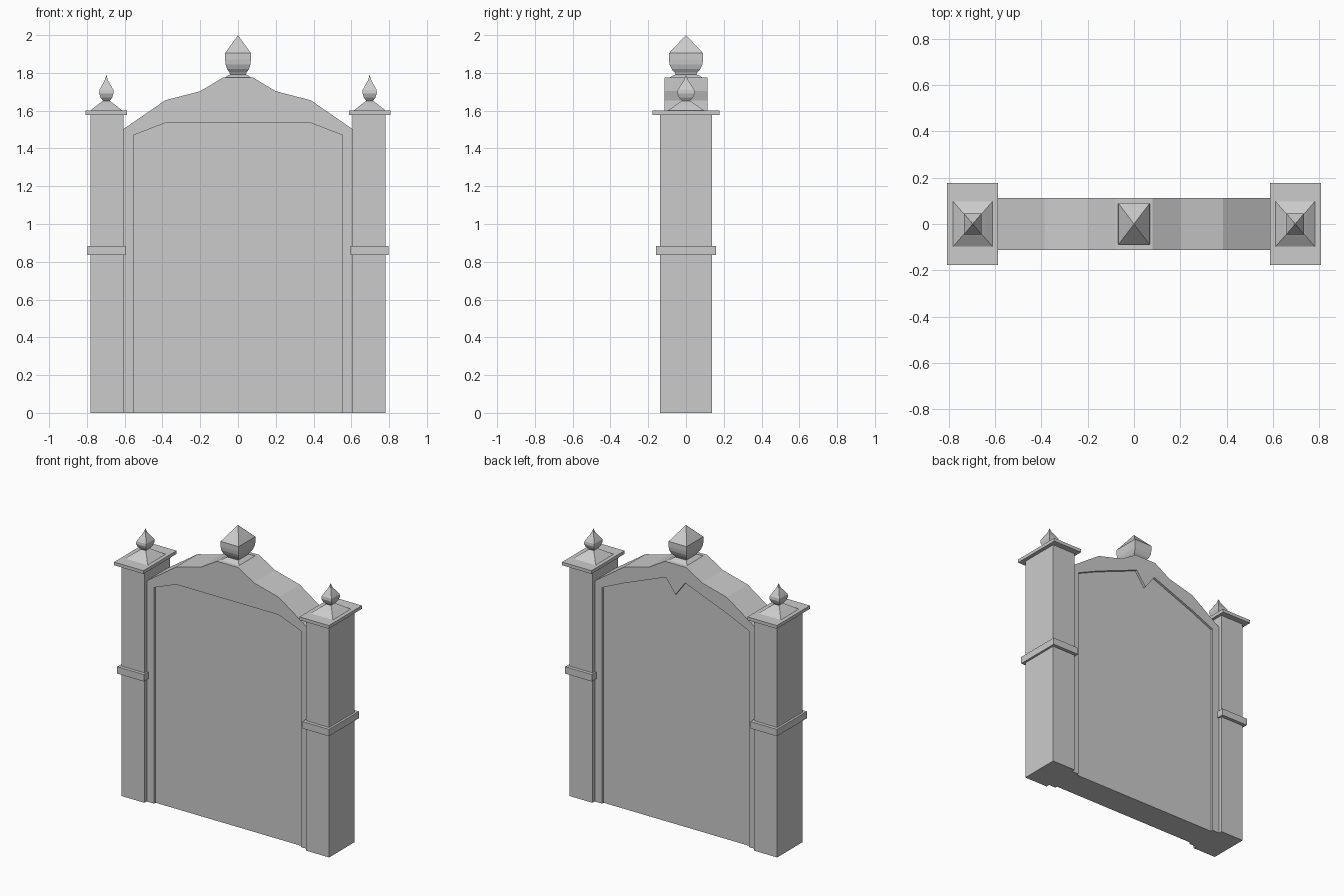
import bpy, bmesh

if "Cube" in bpy.data.objects:
    bpy.data.objects.remove(bpy.data.objects["Cube"])


def finish(name, bm):
    bmesh.ops.recalc_face_normals(bm, faces=bm.faces)
    mesh = bpy.data.meshes.new(name)
    bm.to_mesh(mesh)
    bm.free()
    obj = bpy.data.objects.new(name, mesh)
    bpy.context.collection.objects.link(obj)
    return obj


def box(name, x0, x1, y, z0, z1):
    return loft(name, (x0 + x1) / 2, [((x1 - x0) / 2, y, z0), ((x1 - x0) / 2, y, z1)])


def loft(name, cx, rings):
    """Stack of rectangles (half x, half y, z); a zero-size last ring makes a point."""
    bm = bmesh.new()
    prev = None
    for hx, hy, z in rings:
        if hx == 0:
            tip = bm.verts.new((cx, 0, z))
            for i in range(4):
                bm.faces.new((prev[i], prev[(i + 1) % 4], tip))
            return finish(name, bm)
        ring = [bm.verts.new((cx + sx * hx, sy * hy, z))
                for sx, sy in ((-1, -1), (1, -1), (1, 1), (-1, 1))]
        if prev is None:
            bm.faces.new(ring[::-1])
        else:
            for i in range(4):
                j = (i + 1) % 4
                bm.faces.new((prev[i], prev[j], ring[j], ring[i]))
        prev = ring
    bm.faces.new(prev)
    return finish(name, bm)


def slab(name, half, y0, y1):
    """Extrude a profile given as its right half, from bottom to centre, mirrored in x."""
    pts = half + [(-x, z) for x, z in reversed(half) if x > 0]
    bm = bmesh.new()
    face = bm.faces.new([bm.verts.new((x, y0, z)) for x, z in pts])
    ext = bmesh.ops.extrude_face_region(bm, geom=[face])
    verts = [v for v in ext['geom'] if isinstance(v, bmesh.types.BMVert)]
    bmesh.ops.translate(bm, verts=verts, vec=(0, y1 - y0, 0))
    return finish(name, bm)


# Arched body with recessed panels front and back
body = slab("arched_body", [(0.61, 0), (0.61, 1.5), (0.385, 1.655), (0.2, 1.703), (0.08, 1.775)],
            -0.113, 0.113)
front = slab("front_recess_cutter", [(0.553, -0.1), (0.553, 1.47), (0.385, 1.535)], -0.2, -0.097)
back = slab("back_recess_cutter", [(0.553, -0.1), (0.553, 1.47), (0.39, 1.543), (0.072, 1.668), (0, 1.57)],
            0.097, 0.2)
bpy.context.view_layer.objects.active = body
for cutter in (front, back):
    mod = body.modifiers.new("recess", 'BOOLEAN')
    mod.operation = 'DIFFERENCE'
    mod.solver = 'EXACT'
    mod.object = cutter
    bpy.ops.object.modifier_apply(modifier=mod.name)
    bpy.data.objects.remove(cutter)

# Central finial
loft("centre_finial", 0, [
    (0.075, 0.095, 1.77), (0.058, 0.075, 1.783), (0.042, 0.055, 1.792), (0.045, 0.06, 1.802),
    (0.058, 0.076, 1.82), (0.066, 0.087, 1.845), (0.068, 0.09, 1.87), (0.068, 0.09, 1.905), (0, 0, 2.0)])

# Side pillars with bands, caps and small finials
for side, s in (("left", -1), ("right", 1)):
    def span(a, b):
        return sorted((s * a, s * b))
    box(side + "_pillar", *span(0.607, 0.782), 0.137, 0, 1.58)
    box(side + "_band", *span(0.596, 0.797), 0.16, 0.837, 0.884)
    box(side + "_cap", *span(0.587, 0.808), 0.178, 1.578, 1.6)
    loft(side + "_finial", s * 0.697, [
        (0.087, 0.1, 1.598), (0.05, 0.057, 1.628), (0.018, 0.021, 1.652), (0.031, 0.037, 1.67),
        (0.038, 0.046, 1.692), (0.037, 0.044, 1.71), (0.026, 0.031, 1.73),
        (0.009, 0.011, 1.76), (0, 0, 1.79)])
